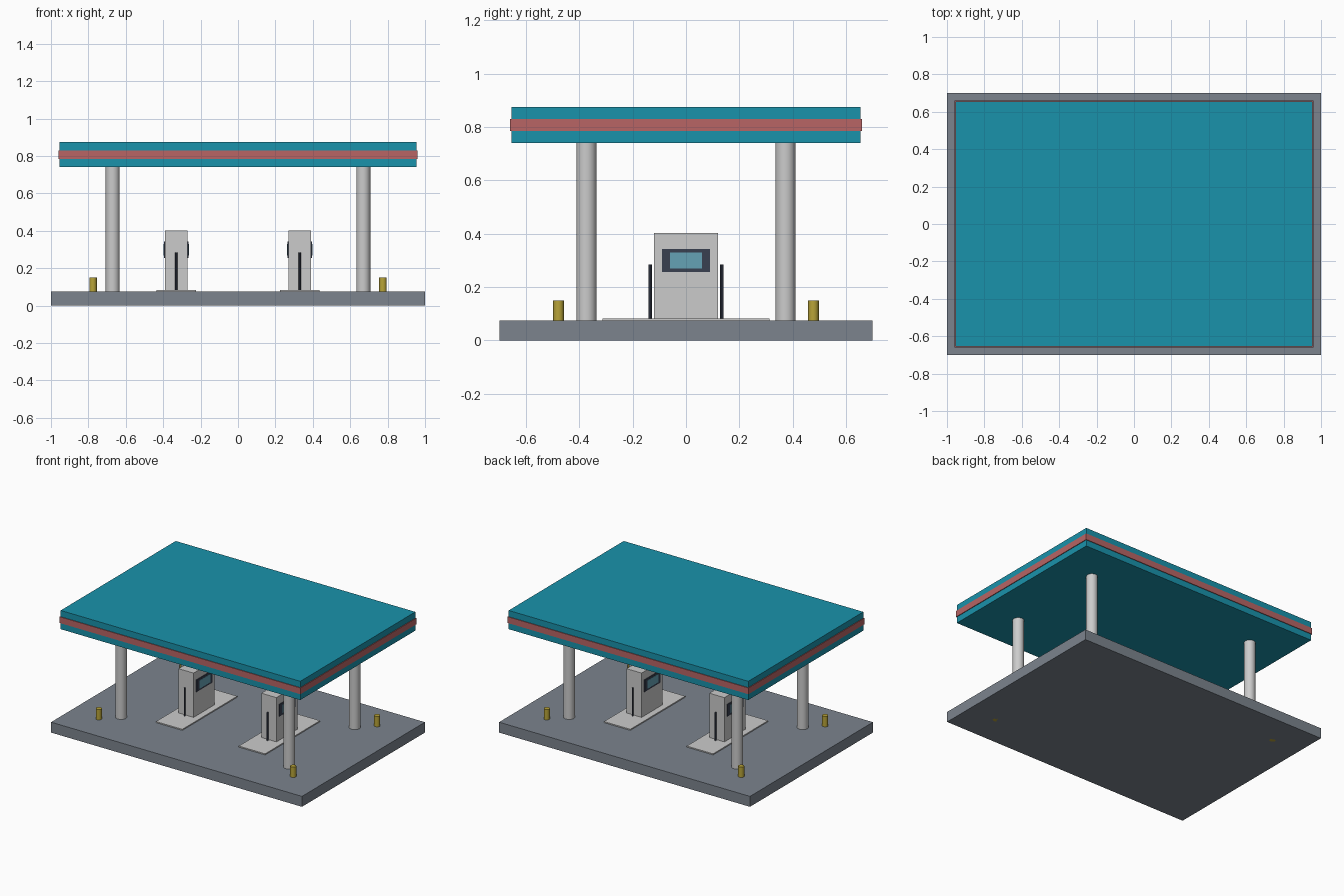
import bpy

if "Cube" in bpy.data.objects:
    bpy.data.objects.remove(bpy.data.objects["Cube"])


def material(name, rgb):
    m = bpy.data.materials.new(name)
    m.diffuse_color = (*rgb, 1)
    m.use_nodes = True
    m.node_tree.nodes["Principled BSDF"].inputs["Base Color"].default_value = m.diffuse_color
    return m


teal = material("teal", (0.01, 0.29, 0.41))
red = material("red", (0.48, 0.13, 0.13))
concrete = material("concrete", (0.20, 0.23, 0.27))
yellow = material("yellow", (0.48, 0.37, 0.04))
dark = material("dark", (0.04, 0.05, 0.08))
glass = material("glass", (0.13, 0.36, 0.46))


def finish(name, mat):
    ob = bpy.context.object
    ob.name = name
    if mat:
        ob.data.materials.append(mat)
    return ob


def box(name, x, y, z, mat=None):
    """Box from (min, max) ranges on each axis."""
    r = (x, y, z)
    bpy.ops.mesh.primitive_cube_add(size=1, location=[(a + b) / 2 for a, b in r])
    bpy.context.object.scale = [b - a for a, b in r]
    bpy.ops.object.transform_apply(location=False, rotation=False, scale=True)
    return finish(name, mat)


def post(name, x, y, z0, z1, radius, sides, mat=None):
    bpy.ops.mesh.primitive_cylinder_add(vertices=sides, radius=radius, depth=z1 - z0,
                                        location=(x, y, (z0 + z1) / 2))
    bpy.ops.object.shade_smooth_by_angle()
    return finish(name, mat)


# Forecourt slab and canopy with its stripe
box("forecourt_base", (-1, 1), (-0.7, 0.7), (0, 0.075), concrete)
box("canopy", (-0.955, 0.955), (-0.655, 0.655), (0.74, 0.875), teal)
box("canopy_stripe", (-0.96, 0.96), (-0.66, 0.66), (0.785, 0.83), red)

# Columns and corner bollards
for sx in (-1, 1):
    for sy in (-1, 1):
        post("canopy_column", sx * 0.67, sy * 0.373, 0.07, 0.745, 0.0375, 20)
        post("bollard", sx * 0.775, sy * 0.478, 0, 0.15, 0.02, 12, yellow)

# Pump islands
for cx in (-0.33, 0.33):
    box("pump_island", (cx - 0.105, cx + 0.105), (-0.313, 0.313), (0.07, 0.083))
    box("pump_body", (cx - 0.06, cx + 0.06), (-0.12, 0.12), (0.08, 0.402))
    # Display on both faces
    for s in (-1, 1):
        fx = cx + s * 0.06
        box("display_bezel", (fx - 0.005, fx + 0.005), (-0.09, 0.09), (0.256, 0.343), dark)
        box("display_screen", (fx - 0.007, fx + 0.007), (-0.06, 0.06), (0.269, 0.329), glass)
        # Hose on each end
        post("fuel_hose", cx, s * 0.134, 0.08, 0.285, 0.006, 8, dark)
